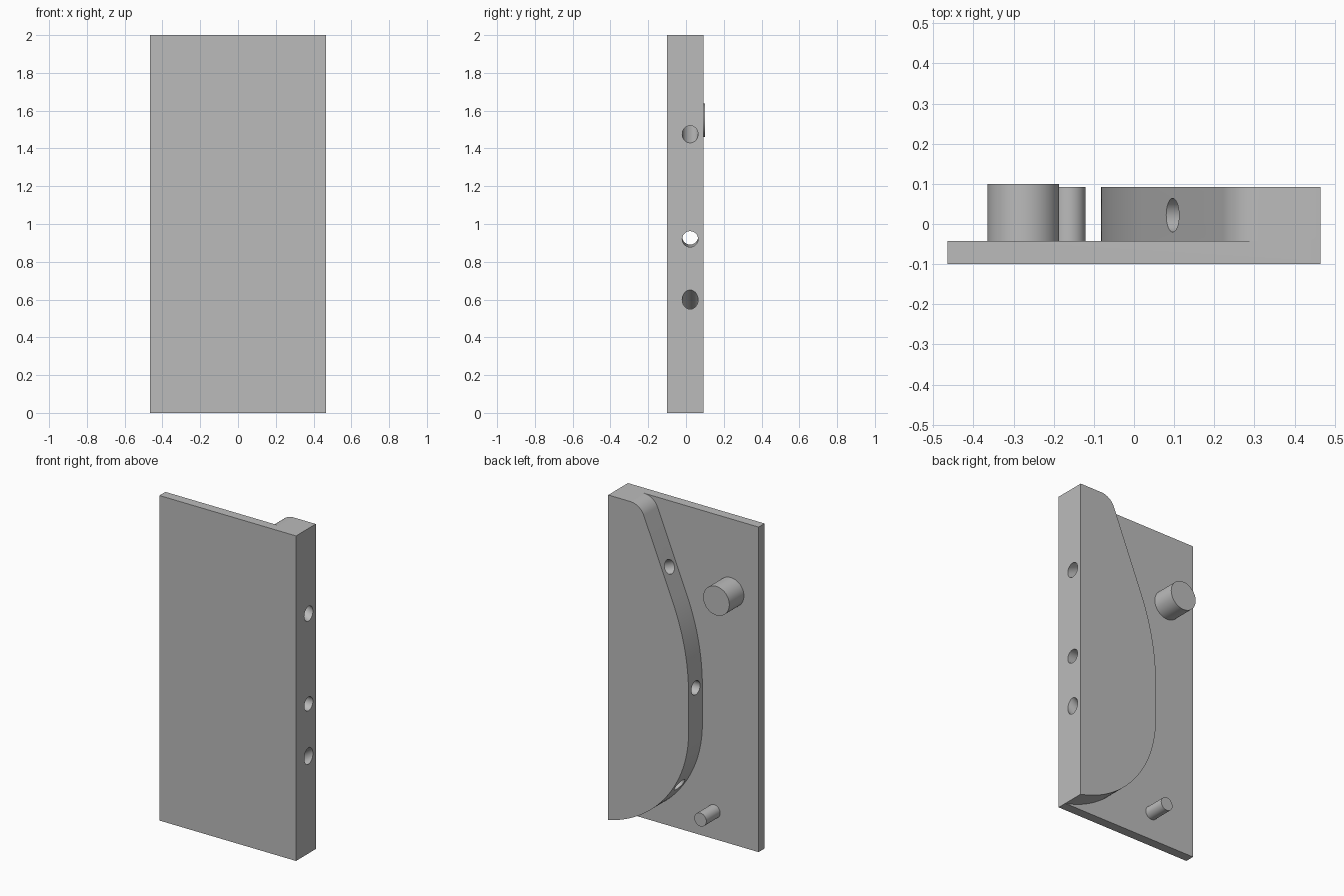
import bpy, bmesh, math
from mathutils import Vector

old = bpy.data.objects.get("Cube")
if old:
    bpy.data.objects.remove(old, do_unlink=True)

HALF_W, HEIGHT = 0.465, 2.0
FRONT, PLATE_BACK, BLOCK_BACK, PEG_BACK = -0.1, -0.042, 0.092, 0.1

grey = bpy.data.materials.new("plain grey")
grey.use_nodes = True
colour = (0.5, 0.5, 0.5, 1)
grey.diffuse_color = colour
grey.node_tree.nodes["Principled BSDF"].inputs["Base Color"].default_value = colour


def extrude_profile(name, points, y0, y1):
    """Solid made by sweeping an (x, z) outline from y0 to y1."""
    bm = bmesh.new()
    face = bm.faces.new([bm.verts.new((x, y0, z)) for x, z in points])
    swept = bmesh.ops.extrude_face_region(bm, geom=[face])["geom"]
    verts = [v for v in swept if isinstance(v, bmesh.types.BMVert)]
    bmesh.ops.translate(bm, verts=verts, vec=(0, y1 - y0, 0))
    bmesh.ops.recalc_face_normals(bm, faces=bm.faces)
    mesh = bpy.data.meshes.new(name)
    bm.to_mesh(mesh)
    bm.free()
    obj = bpy.data.objects.new(name, mesh)
    bpy.context.collection.objects.link(obj)
    mesh.materials.append(grey)
    return obj


def rod(name, start, end, radius):
    """Cylinder between two points."""
    a, b = Vector(start), Vector(end)
    bpy.ops.mesh.primitive_cylinder_add(vertices=48, radius=radius,
                                        depth=(b - a).length, location=(a + b) / 2)
    obj = bpy.context.object
    obj.name = name
    obj.rotation_euler = (b - a).to_track_quat('Z', 'Y').to_euler()
    obj.data.materials.append(grey)
    return obj


def arc(cx, cz, r, start, end, steps):
    """Points on a circle; angles measured upward from the -x direction."""
    angles = [start + (end - start) * i / steps for i in range(steps + 1)]
    return [(cx - r * math.cos(a), cz + r * math.sin(a)) for a in angles]


def combine(target, tool, operation):
    mod = target.modifiers.new("combine", 'BOOLEAN')
    mod.operation, mod.solver, mod.object = operation, 'EXACT', tool
    bpy.context.view_layer.update()
    bpy.context.view_layer.objects.active = target
    bpy.ops.object.modifier_apply(modifier=mod.name)
    bpy.data.objects.remove(tool, do_unlink=True)


def smooth(obj):
    bpy.ops.object.select_all(action='DESELECT')
    obj.select_set(True)
    bpy.context.view_layer.objects.active = obj
    bpy.ops.object.shade_smooth_by_angle(angle=math.radians(25))


# Flat back plate
body = extrude_profile("plate_and_curved_block",
                       [(-HALF_W, 0), (HALF_W, 0), (HALF_W, HEIGHT), (-HALF_W, HEIGHT)],
                       FRONT, PLATE_BACK)

# Curved block: lower sweep, gentle upper bend, straight slope, rounded top
slope = 0.4
outline = [(HALF_W, HEIGHT), (HALF_W, 0)]
outline += arc(0.618, 0.683, 0.7, -1.345, 0, 32)
outline += arc(1.318, 0.92, 1.4, 0, slope, 12)
outline += arc(0.315, 1.9, 0.1, slope, math.pi / 2, 12)
block = extrude_profile("curved_block", outline, FRONT, BLOCK_BACK)
combine(body, block, 'UNION')

# Three holes, each square to the curved face: (outer z, inner x, inner z)
for outer_z, x, z in [(1.475, 0.097, 1.63), (0.92, -0.08, 0.933), (0.6, 0.049, 0.32)]:
    a, b = Vector((HALF_W, 0.022, outer_z)), Vector((x, 0.022, z))
    extra = (b - a).normalized() * 0.15
    combine(body, rod("hole_cutter", a - extra, b + extra, 0.042), 'DIFFERENCE')
smooth(body)

# Pegs standing on the plate
for name, x, z, r, end in [("large_peg", -0.276, 1.55, 0.089, PEG_BACK),
                           ("small_peg", -0.162, 0.17, 0.041, BLOCK_BACK)]:
    smooth(rod(name, (x, PLATE_BACK - 0.01, z), (x, end, z), r))
